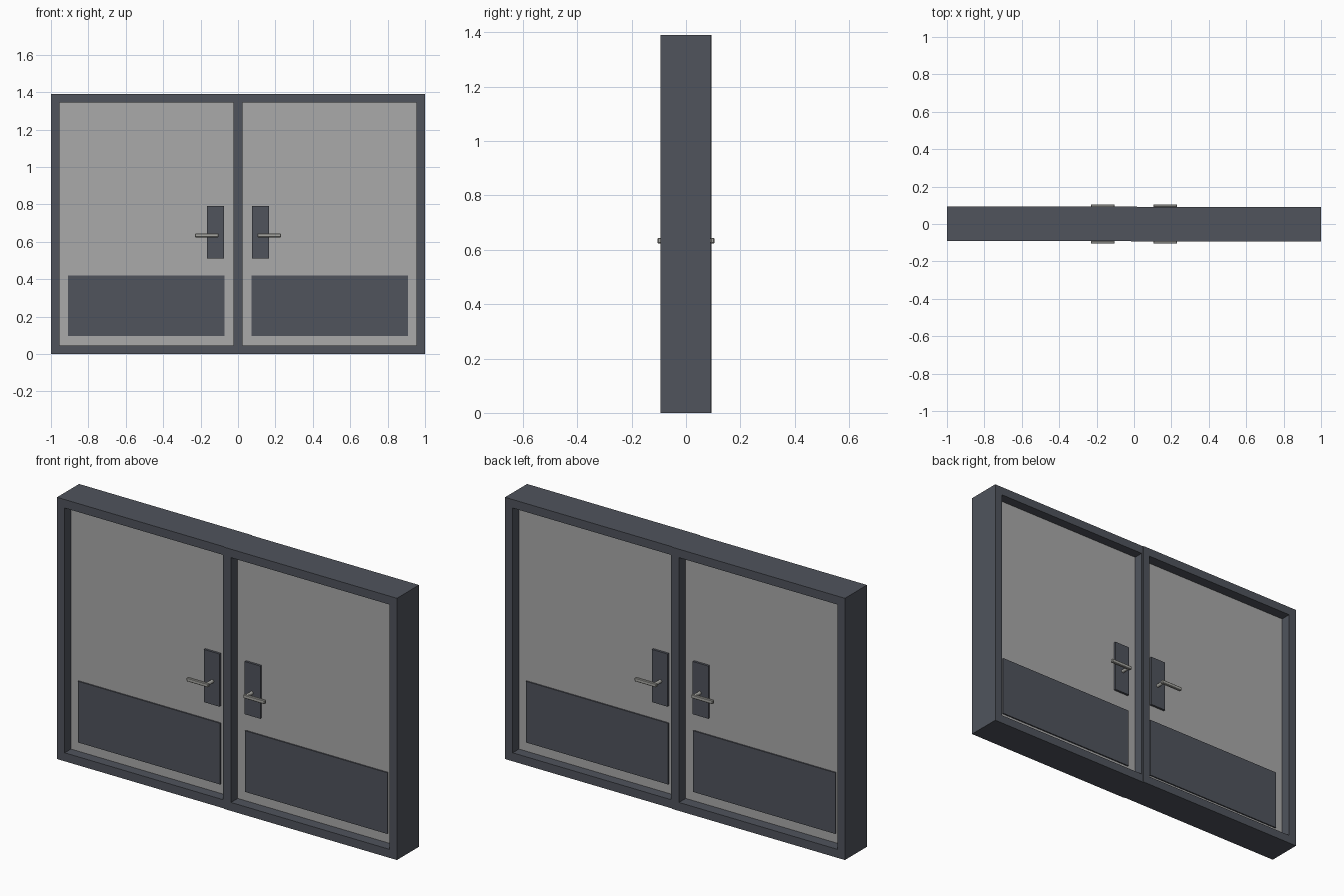
import bpy
import bmesh
from math import pi
from mathutils import Matrix, Vector

cube = bpy.data.objects.get("Cube")
if cube:
    bpy.data.objects.remove(cube, do_unlink=True)


def material(name, rgb):
    mat = bpy.data.materials.new(name)
    mat.use_nodes = True
    mat.diffuse_color = (*rgb, 1)
    mat.node_tree.nodes["Principled BSDF"].inputs["Base Color"].default_value = (*rgb, 1)
    return mat


STEEL = material("dark blue grey", (0.08, 0.088, 0.108))
PANEL = material("light grey", (0.40, 0.40, 0.40))
METAL = material("warm silver", (0.38, 0.38, 0.355))


def finish(name, bm, mat):
    bmesh.ops.recalc_face_normals(bm, faces=bm.faces)
    mesh = bpy.data.meshes.new(name)
    bm.to_mesh(mesh)
    bm.free()
    mesh.materials.append(mat)
    obj = bpy.data.objects.new(name, mesh)
    bpy.context.collection.objects.link(obj)
    return obj


def box(name, lo, hi, mat, bevel=0):
    lo, hi = Vector(lo), Vector(hi)
    bm = bmesh.new()
    bmesh.ops.create_cube(bm, size=1, matrix=Matrix.Translation((lo + hi) / 2)
                          @ Matrix.Diagonal((*(hi - lo), 1)))
    obj = finish(name, bm, mat)
    if bevel:
        mod = obj.modifiers.new("bevel", "BEVEL")
        mod.width = bevel
        mod.segments = 1
    return obj


def ring_frame(name, outer, inner, y0, y1):
    """Rectangular frame with an opening; rectangles are x0, z0, x1, z1."""
    bm = bmesh.new()
    loops = []
    for rect, y in ((outer, y0), (outer, y1), (inner, y1), (inner, y0)):
        x0, z0, x1, z1 = rect
        loops.append([bm.verts.new((x, y, z))
                      for x, z in ((x0, z0), (x1, z0), (x1, z1), (x0, z1))])
    for i in range(4):
        a, b = loops[i], loops[(i + 1) % 4]
        for j in range(4):
            k = (j + 1) % 4
            bm.faces.new((a[j], a[k], b[k], b[j]))
    return finish(name, bm, STEEL)


def lever_stem(name, x, y0, y1, z):
    bm = bmesh.new()
    bmesh.ops.create_cone(bm, cap_ends=True, segments=16, radius1=0.009, radius2=0.009,
                          depth=abs(y1 - y0),
                          matrix=Matrix.Translation((x, (y0 + y1) / 2, z))
                          @ Matrix.Rotation(pi / 2, 4, "X"))
    obj = finish(name, bm, METAL)
    bpy.context.view_layer.objects.active = obj
    obj.select_set(True)
    bpy.ops.object.shade_smooth_by_angle()
    obj.select_set(False)


HEIGHT = 1.39
BAR = 0.045

for side, s in (("right", -1), ("left", 1)):

    def span(a, b):
        return sorted((s * a, s * b))

    # Frame of one door, the two halves slightly staggered in depth
    ox, ix = span(-0.015, 1), span(0.025, 1 - BAR)
    shift = -0.002 * s
    ring_frame(f"{side}_frame", (ox[0], 0, ox[1], HEIGHT),
               (ix[0], BAR, ix[1], HEIGHT - BAR), shift - 0.0925, shift + 0.0925)

    # Recessed door leaf
    box(f"{side}_door_leaf", (ix[0], -0.038, BAR), (ix[1], 0.038, HEIGHT - BAR), PANEL)

    # Kick plates and lever handles on both faces
    for face, f in (("front", -1), ("back", 1)):

        def slab(part, xs, ys, zs, mat, bevel=0):
            xs = span(*xs)
            ys = sorted((f * ys[0], f * ys[1]))
            box(f"{side}_{face}_{part}", (xs[0], ys[0], zs[0]), (xs[1], ys[1], zs[1]),
                mat, bevel)

        slab("kick_plate", (0.073, 0.909), (0.037, 0.045), (0.095, 0.42), STEEL)
        slab("handle_plate", (0.074, 0.166), (0.037, 0.05), (0.51, 0.79), STEEL)
        slab("lever", (0.103, 0.23), (0.09, 0.105), (0.624, 0.644), METAL, 0.003)
        lever_stem(f"{side}_{face}_lever_stem", s * 0.116, f * 0.045, f * 0.097, 0.634)
